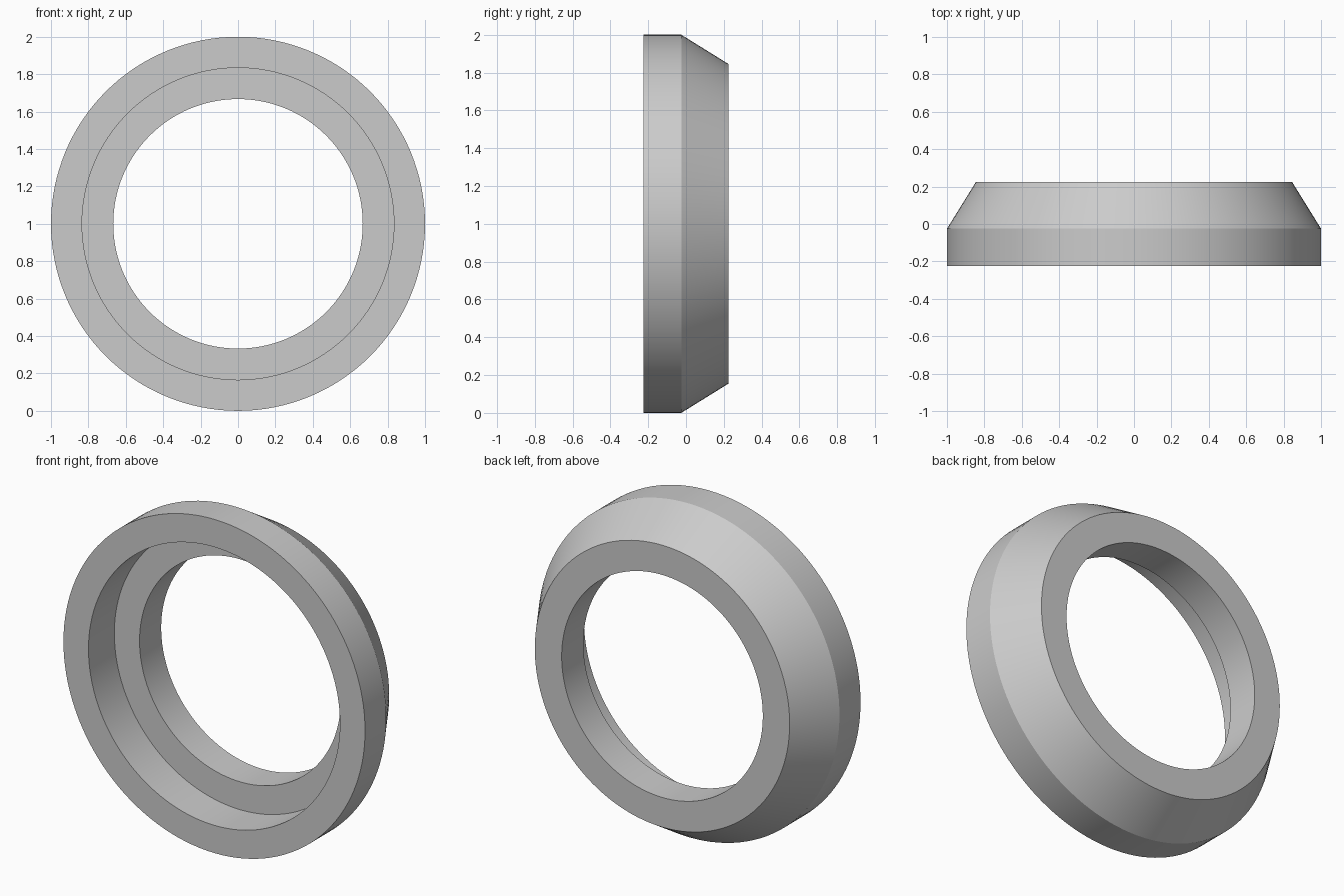
import bpy
import bmesh
import math
from mathutils import Matrix, Vector

if "Cube" in bpy.data.objects:
    bpy.data.objects.remove(bpy.data.objects["Cube"], do_unlink=True)

SEGMENTS = 128

# Single grey material
grey = bpy.data.materials.new("light_grey")
grey.use_nodes = True
colour = (0.6, 0.6, 0.6, 1)
grey.diffuse_color = colour
grey.node_tree.nodes["Principled BSDF"].inputs["Base Color"].default_value = colour

# Ring cross-section as (radius, y): rim, tapered back, bore, stepped front recess
profile = [
    (1.0, -0.225),
    (1.0, -0.025),
    (0.845, 0.225),
    (0.667, 0.225),
    (0.667, 0.02),
    (0.834, 0.02),
    (0.834, -0.225),
]

# Lathe the closed cross-section around the y axis
bm = bmesh.new()
rings = []
for i in range(SEGMENTS):
    turn = Matrix.Rotation(2 * math.pi * i / SEGMENTS, 3, "Y")
    rings.append([bm.verts.new(turn @ Vector((r, y, 0))) for r, y in profile])
count = len(profile)
for i, ring in enumerate(rings):
    following = rings[(i + 1) % SEGMENTS]
    for j in range(count):
        k = (j + 1) % count
        bm.faces.new((ring[j], ring[k], following[k], following[j]))
bmesh.ops.recalc_face_normals(bm, faces=bm.faces)

mesh = bpy.data.meshes.new("stepped_ring")
bm.to_mesh(mesh)
bm.free()
mesh.materials.append(grey)
ring_object = bpy.data.objects.new("stepped_ring", mesh)
ring_object.location.z = 1
bpy.context.collection.objects.link(ring_object)

# Smooth the round walls, keep the rims crisp
bpy.ops.object.select_all(action="DESELECT")
ring_object.select_set(True)
bpy.context.view_layer.objects.active = ring_object
bpy.ops.object.shade_smooth_by_angle(angle=math.radians(20))
